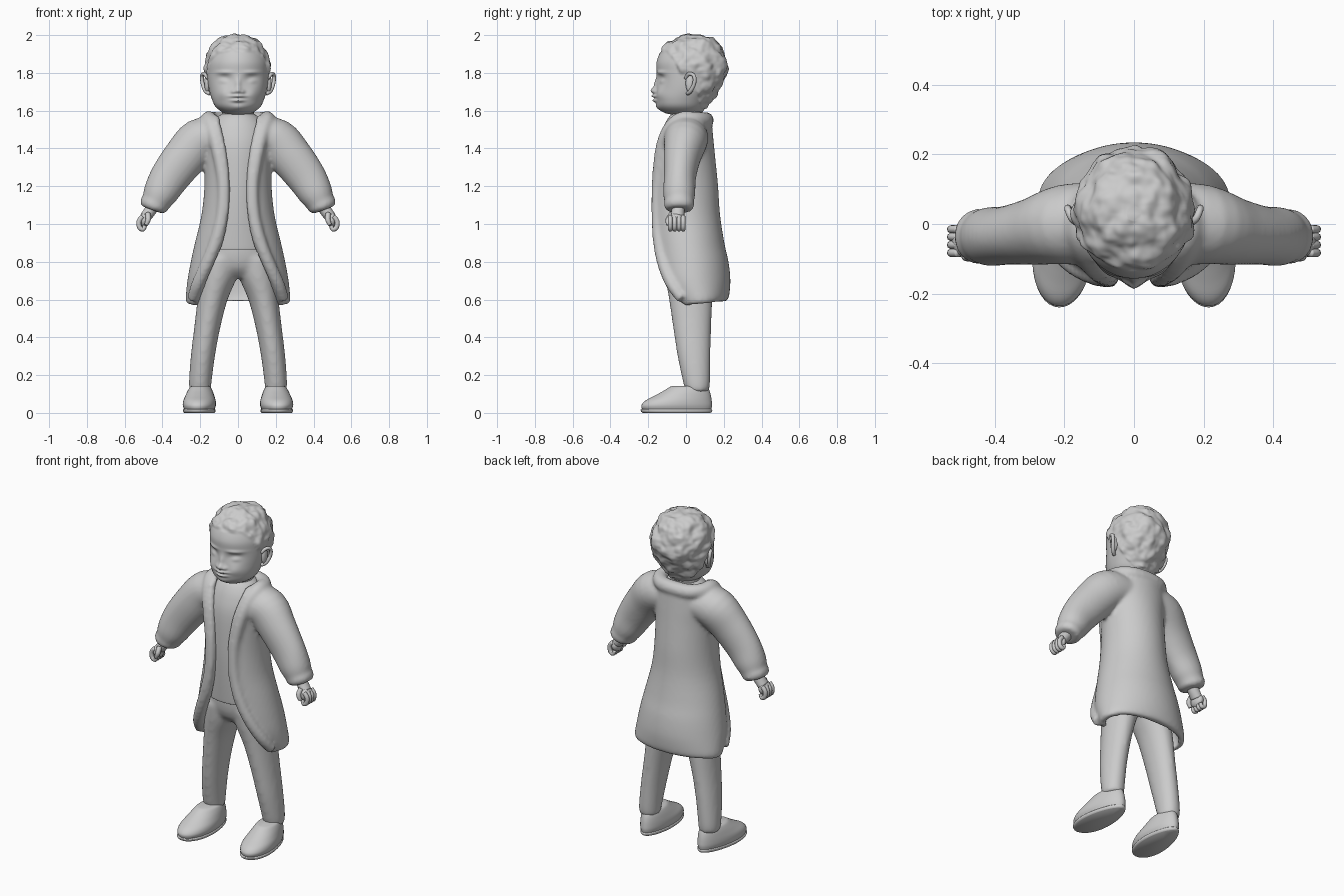
import bpy
from math import sin, cos, pi, asin, sqrt, exp
from mathutils import Vector, Matrix, noise


def spline(rows, n):
    """Catmull-Rom resampling of rows of numbers, n steps per span."""
    out = []
    for i in range(len(rows) - 1):
        p0, p1, p2 = rows[max(i - 1, 0)], rows[i], rows[i + 1]
        p3 = rows[min(i + 2, len(rows) - 1)]
        for k in range(n):
            t = k / n
            out.append([0.5 * (2*b + (c - a)*t + (2*a - 5*b + 4*c - d)*t*t + (3*b - a - 3*c + d)*t**3)
                        for a, b, c, d in zip(p0, p1, p2, p3)])
    return out + [list(rows[-1])]


def stack(rows, seg=40, n=4):
    """Level oval rings from rows of z, x centre, x radius, y front, y back."""
    rings = []
    for z, xc, rx, yf, yb in spline(rows, n):
        yc, ry = (yf + yb) / 2, (yb - yf) / 2
        rings.append([Vector((xc + rx*cos(2*pi*k/seg), yc + ry*sin(2*pi*k/seg), z)) for k in range(seg)])
    return rings


def tube(rows, seg=20, n=4):
    """Rings swept along rows of x, y, z, in-plane radius, y radius."""
    pts = spline(rows, n)
    pos = [Vector(p[:3]) for p in pts]
    ref, rings = Vector((0, 1, 0.01)), []
    for i, p in enumerate(pts):
        t = (pos[min(i + 1, len(pos) - 1)] - pos[max(i - 1, 0)]).normalized()
        ref = (ref - t * ref.dot(t)).normalized()
        side = t.cross(ref)
        rings.append([pos[i] + side*p[3]*cos(2*pi*k/seg) + ref*p[4]*sin(2*pi*k/seg) for k in range(seg)])
    return rings


def ball(c, r, seg=24):
    return [[Vector((c[0] + r[0]*sin(a)*cos(2*pi*k/seg), c[1] + r[1]*sin(a)*sin(2*pi*k/seg), c[2] - r[2]*cos(a)))
             for k in range(seg)] for a in [pi*(j + 0.15)/12.3 for j in range(13)]]


def flip(rings):
    return [[Vector((-v.x, v.y, v.z)) for v in reversed(r)] for r in rings]


def build(name, lofts, voxel=0, mirror=False, smooth=6):
    """One smooth object from capped lofts, optionally fused by remeshing."""
    import bmesh
    bm = bmesh.new()
    for rings in lofts + ([flip(r) for r in lofts] if mirror else []):
        vs = [[bm.verts.new(v) for v in r] for r in rings]
        m = len(vs[0])
        for a, b in zip(vs, vs[1:]):
            for k in range(m):
                bm.faces.new((a[k], a[(k + 1) % m], b[(k + 1) % m], b[k]))
        bm.faces.new(vs[0][::-1])
        bm.faces.new(vs[-1])
    bmesh.ops.recalc_face_normals(bm, faces=bm.faces)
    me = bpy.data.meshes.new(name)
    bm.to_mesh(me)
    bm.free()
    me.shade_smooth()
    ob = bpy.data.objects.new(name, me)
    bpy.context.collection.objects.link(ob)
    if voxel:
        rm = ob.modifiers.new("fuse", 'REMESH')
        rm.mode, rm.voxel_size, rm.use_smooth_shade = 'VOXEL', voxel, True
        sm = ob.modifiers.new("soften", 'SMOOTH')
        sm.factor, sm.iterations = 0.5, smooth
    return ob


# Head: base rings, then sculpted face and curly hair
head = stack([(1.58, 0, .05, -.08, .06), (1.59, 0, .08, -.115, .085), (1.62, 0, .118, -.15, .105),
              (1.66, 0, .138, -.16, .13), (1.72, 0, .155, -.157, .175), (1.80, 0, .165, -.155, .213),
              (1.86, 0, .163, -.155, .213), (1.92, 0, .142, -.13, .19), (1.96, 0, .112, -.09, .157),
              (1.985, 0, .07, -.045, .11), (1.995, 0, .02, .01, .05)], 128, 12)
# x, z, x spread, z spread, depth of each face feature
features = [(0, 1.705, .02, .018, -.026), (0, 1.74, .014, .03, -.012), (0, 1.677, .036, .008, -.022),
            (0, 1.654, .03, .009, -.018), (0, 1.615, .04, .02, -.008)]
for s in (1, -1):
    features += [(s*.026, 1.70, .011, .011, -.011), (s*.075, 1.802, .04, .010, -.009),
                 (s*.07, 1.765, .036, .026, .018), (s*.075, 1.757, .024, .014, -.012),
                 (s*.08, 1.69, .035, .03, -.009)]
hairline = [(-.2, 1.92), (-.1, 1.90), (-.06, 1.86), (-.03, 1.79), (.04, 1.74), (.08, 1.61), (.3, 1.58)]
for ring in head:
    for v in ring:
        x, y, z = v
        if y < -.03:
            v.y += sum(d * exp(-((x - a)/sx)**2 - ((z - b)/sz)**2) for a, b, sx, sz, d in features)
        for (y0, z0), (y1, z1) in zip(hairline, hairline[1:]):
            if y0 <= y < y1:
                line = z0 + (z1 - z0)*(y - y0)/(y1 - y0)
        mask = min(max((z - line) / .02, 0), 1)
        curl = .006 + .016*noise.noise(Vector((x, y, z))*17) + .006*noise.noise(Vector((x, y, z))*36)
        v += (v - Vector((0, .03, 1.79))).normalized() * mask * curl
build("head_with_curly_hair", [head])
build("neck", [stack([(1.48, 0, .09, -.08, .09), (1.56, 0, .085, -.075, .085), (1.64, 0, .085, -.07, .09)])])

# Ears: curled rim over a thin shell
rim = tube([(.158, -.002, 1.77, .009, .009), (.178, .015, 1.795, .01, .01), (.19, .042, 1.785, .01, .01),
            (.188, .044, 1.745, .01, .01), (.172, .025, 1.705, .011, .011), (.15, .008, 1.69, .01, .01)], 12)
build("ears", [rim, ball((.163, .022, 1.745), (.015, .024, .05))], mirror=True)

# Shirt
build("shirt", [stack([(.865, 0, .19, -.137, .14), (.89, 0, .188, -.14, .14), (1.05, 0, .16, -.152, .13),
                       (1.2, 0, .15, -.157, .13), (1.4, 0, .16, -.15, .12), (1.5, 0, .15, -.125, .11),
                       (1.56, 0, .115, -.095, .1), (1.585, 0, .08, -.07, .085)])])

# Trousers: hips and two legs fused
leg = stack([(.11, .2, .056, .0, .12), (.16, .2, .06, -.015, .128), (.3, .186, .064, -.045, .13),
             (.45, .163, .069, -.068, .133), (.6, .135, .08, -.09, .14), (.72, .105, .1, -.11, .14),
             (.82, .09, .1, -.12, .135)])
hips = stack([(.715, 0, .1, -.06, .09), (.76, 0, .175, -.105, .125), (.82, 0, .188, -.125, .135),
              (.9, 0, .185, -.13, .135)])
build("trousers", [hips, leg, flip(leg)], .012, smooth=8)

# Coat body: open C-shaped rings from z, side x, front edge x, edge y, back y
body = []
for z, rx, xe, yf, yb in spline([(.57, .27, .225, -.01, .215), (.6, .277, .215, -.035, .228),
                                 (.7, .268, .185, -.105, .235), (.8, .25, .14, -.142, .225),
                                 (.9, .228, .09, -.165, .203), (1.05, .193, .058, -.178, .18),
                                 (1.2, .178, .05, -.178, .17), (1.35, .18, .065, -.168, .155),
                                 (1.45, .195, .085, -.15, .145), (1.54, .185, .11, -.11, .135),
                                 (1.575, .16, .12, -.07, .12)], 4):
    c = sqrt(1 - (xe/rx)**2)
    ry = (yb - yf) / (1 + c)
    end = pi - asin(xe/rx)
    angles = [end*(k/24 - 1) for k in range(49)]
    loop = [(a, 0) for a in angles] + [(a, .032) for a in reversed(angles)]
    hem = max(0, (.72 - z)/.15) * .1
    body.append([Vector(((rx - d)*sin(a), yb - ry + (ry - d)*cos(a), z + hem*(yb - ry + ry*cos(a))))
                 for a, d in loop])

# Sleeve with gathered cuff
sleeve = tube([(.11, .0, 1.46, .1, .12), (.2, -.002, 1.44, .12, .115), (.28, -.02, 1.355, .115, .098),
               (.36, -.032, 1.25, .105, .085), (.41, -.036, 1.165, .092, .085), (.435, -.036, 1.117, .077, .078),
               (.448, -.036, 1.095, .076, .08), (.456, -.036, 1.075, .06, .065)], 32)

# Rolled collar running down into the lapels
half = [(.09, .092, 1.55, .042, .042), (.145, .04, 1.553, .042, .042), (.152, -.03, 1.548, .044, .044),
        (.13, -.09, 1.49, .04, .04), (.105, -.128, 1.39, .036, .036), (.078, -.148, 1.22, .033, .033),
        (.084, -.15, 1.05, .033, .033), (.12, -.14, .9, .034, .034), (.168, -.115, .78, .034, .034),
        (.213, -.072, .68, .034, .034), (.24, -.02, .605, .03, .03)]
collar = tube([(-r[0],) + r[1:] for r in half[::-1]] + [(0, .105, 1.55, .042, .042)] + half)
build("open_coat", [body, sleeve, flip(sleeve), collar], .011, smooth=5)

# Hands: wrist, palm, curled fingers and thumb
fingers = [tube([(.505, y, 1.04, .013, .012), (.524, y, 1.015, .013, .012), (.521, y, .982, .013, .012),
                 (.502, y, .972, .012, .012), (.492, y, .992, .01, .01)], 10)
           for y in (-.083, -.06, -.037, -.015)]
thumb = tube([(.478, -.075, 1.055, .014, .014), (.475, -.094, 1.025, .014, .014), (.487, -.095, .995, .01, .01)], 10)
wrist = tube([(.44, -.04, 1.11, .035, .035), (.465, -.042, 1.07, .032, .034), (.49, -.046, 1.035, .03, .036)])
build("hands", [wrist, thumb, ball((.497, -.049, 1.02), (.027, .045, .04))] + fingers, mirror=True)

# Shoes: thin sole plus slip-on upper, narrower at the heel and toed out
def shoe(rows):
    rings = stack(rows, 40)
    for v in (v for r in rings for v in r):
        v.x = .203 + v.x*(1 - .9*(v.y + .05)) - .06*(v.y + .05)
    return rings

upper = shoe([(.018, 0, .079, -.232, .134), (.04, 0, .086, -.236, .138), (.065, 0, .085, -.215, .136),
              (.09, 0, .078, -.168, .132), (.115, 0, .069, -.122, .125), (.135, 0, .058, -.09, .115),
              (.142, 0, .045, -.075, .1)])
sole = shoe([(0, 0, .078, -.228, .13), (.006, 0, .083, -.237, .137), (.016, 0, .084, -.24, .139),
             (.02, 0, .08, -.235, .135)])
build("shoes", [upper, sole], mirror=True)
